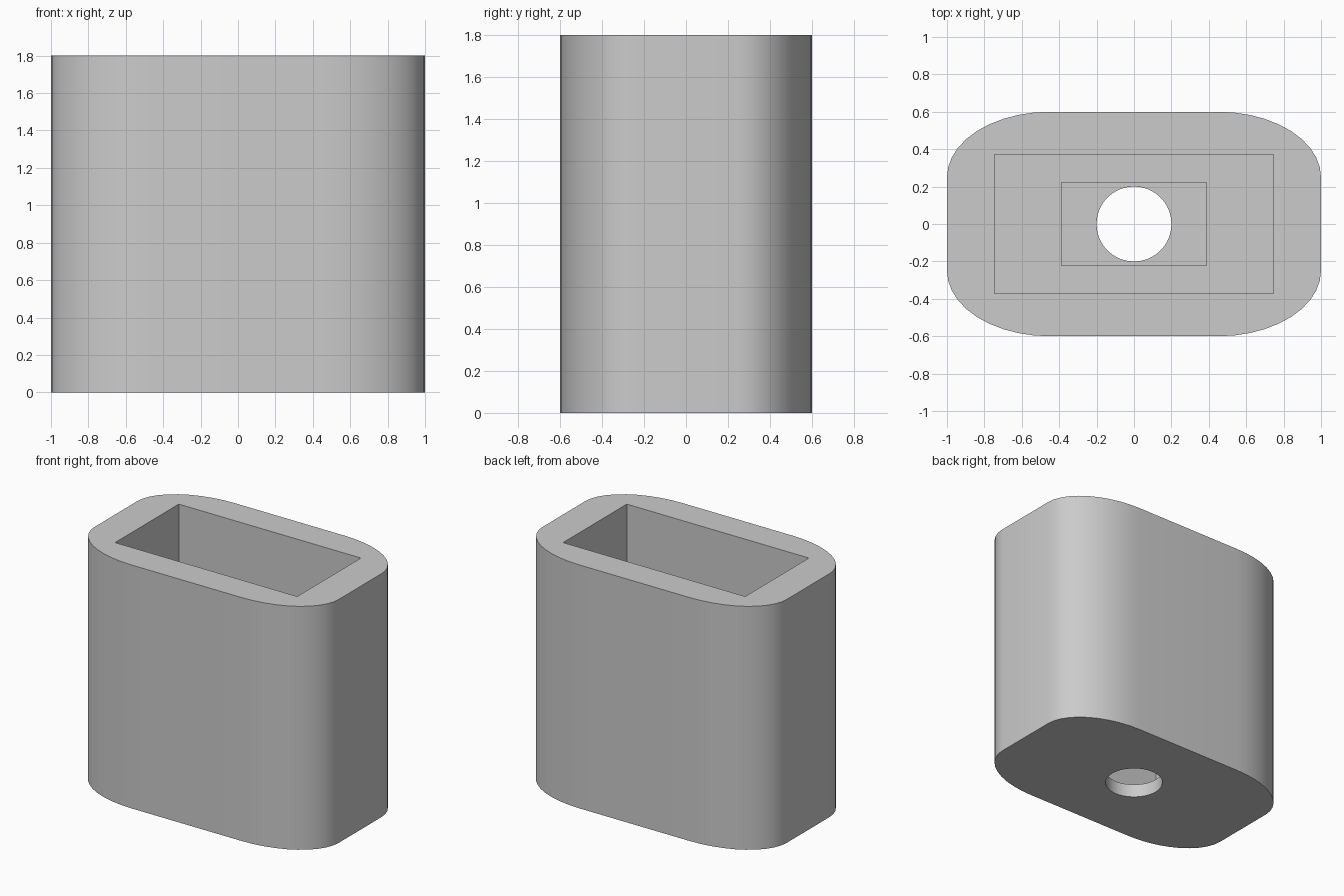
import bpy
import bmesh
from math import cos, sin, pi

cube = bpy.data.objects.get("Cube")
if cube:
    bpy.data.objects.remove(cube, do_unlink=True)

HEIGHT, FLOOR, STEP = 1.8, 0.1, 0.7

grey = bpy.data.materials.new("light_grey")
grey.use_nodes = True
colour = (0.6, 0.6, 0.6, 1)
grey.diffuse_color = colour
grey.node_tree.nodes["Principled BSDF"].inputs["Base Color"].default_value = colour


def prism(name, outline, low, high):
    """Extrude a flat outline from one height to another."""
    bm = bmesh.new()
    face = bm.faces.new([bm.verts.new((x, y, low)) for x, y in outline])
    top = bmesh.ops.extrude_face_region(bm, geom=[face])["geom"]
    verts = [v for v in top if isinstance(v, bmesh.types.BMVert)]
    bmesh.ops.translate(bm, verts=verts, vec=(0, 0, high - low))
    bmesh.ops.recalc_face_normals(bm, faces=bm.faces)
    mesh = bpy.data.meshes.new(name)
    bm.to_mesh(mesh)
    bm.free()
    mesh.materials.append(grey)
    obj = bpy.data.objects.new(name, mesh)
    bpy.context.collection.objects.link(obj)
    return obj


def rounded(half_x, half_y, rx, ry, steps):
    """Rectangle outline with elliptical corners."""
    points = []
    for corner, (sx, sy) in enumerate([(1, 1), (-1, 1), (-1, -1), (1, -1)]):
        for i in range(steps + 1):
            a = (corner + i / steps) * pi / 2
            points.append((sx * (half_x - rx) + rx * cos(a),
                           sy * (half_y - ry) + ry * sin(a)))
    return points


def rectangle(x, y):
    return [(x, y), (-x, y), (-x, -y), (x, -y)]


# Outer body with wide, soft corners
body = prism("holder_body", rounded(1, 0.6, 0.55, 0.35, 10), 0, HEIGHT)

# Wide cavity, narrower pocket beneath it, and round hole through the floor
circle = [(0.2 * cos(i * pi / 32), 0.2 * sin(i * pi / 32)) for i in range(64)]
cutters = [
    prism("cavity_cutter", rectangle(0.745, 0.372), STEP, HEIGHT + 0.2),
    prism("pocket_cutter", rectangle(0.388, 0.222), FLOOR, STEP + 0.2),
    prism("hole_cutter", circle, -0.2, FLOOR + 0.2),
]
bpy.context.view_layer.objects.active = body
for cutter in cutters:
    cutter.hide_render = True
    cut = body.modifiers.new(cutter.name, "BOOLEAN")
    cut.operation = "DIFFERENCE"
    cut.solver = "EXACT"
    cut.object = cutter
    bpy.ops.object.modifier_apply(modifier=cut.name)
    bpy.data.objects.remove(cutter, do_unlink=True)

# Smooth sides, crisp rims
bpy.ops.object.select_all(action="DESELECT")
body.select_set(True)
bpy.ops.object.shade_smooth_by_angle(angle=pi / 6)
